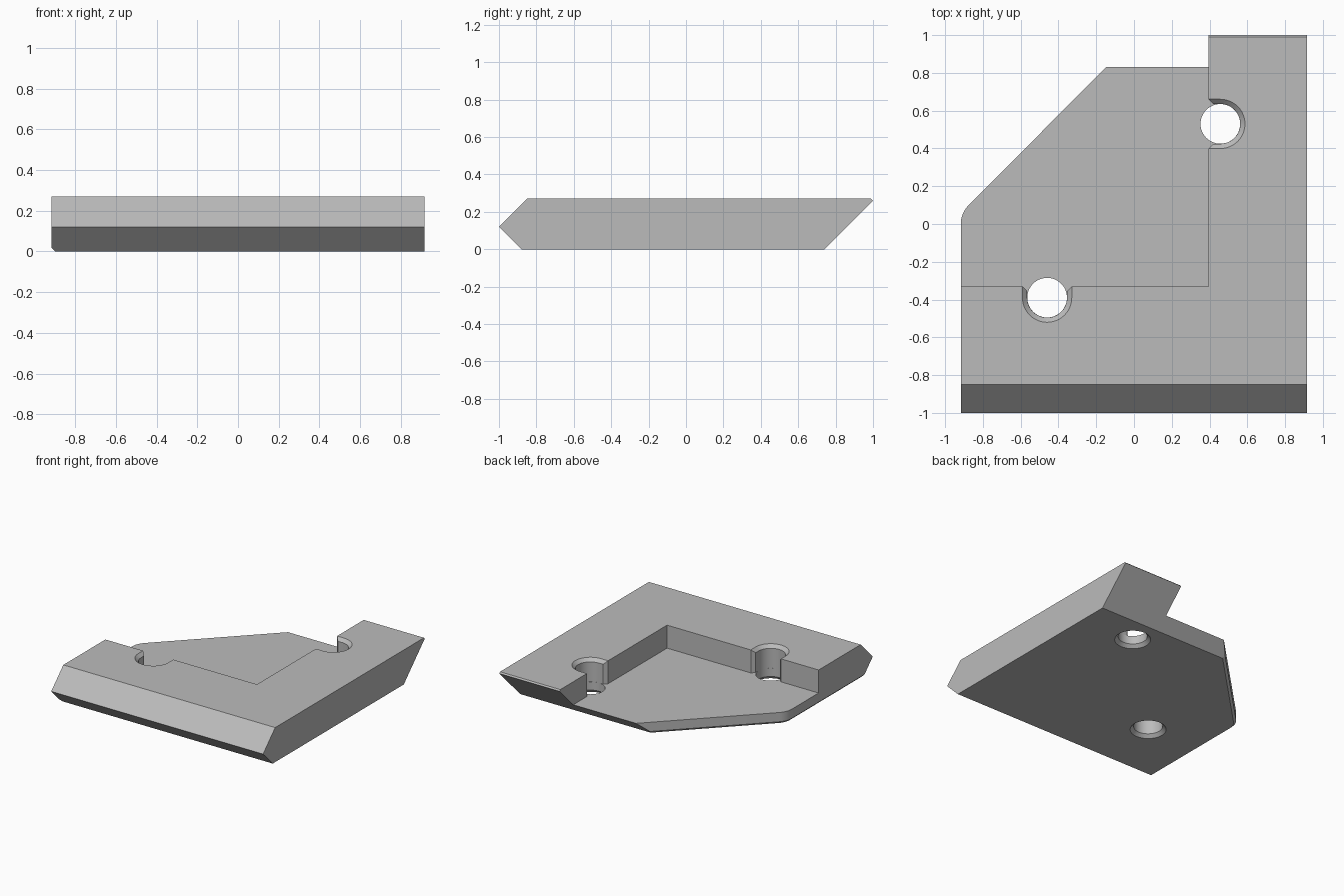
import bpy
import bmesh
from math import sin, cos, pi, radians, sqrt

default = bpy.data.objects.get("Cube")
if default:
    bpy.data.objects.remove(default, do_unlink=True)

TOP, FLOOR = 0.27, 0.09          # plate top and pocket floor heights
WALL_X, WALL_Y = 0.395, -0.33    # pocket walls
HOLE_R, CHAMFER = 0.105, 0.025

grey = bpy.data.materials.new("grey")
grey.use_nodes = True
colour = (0.5, 0.5, 0.5, 1)
grey.diffuse_color = colour
grey.node_tree.nodes["Principled BSDF"].inputs["Base Color"].default_value = colour


def loft(name, loops):
    """Skin a closed solid through matching loops of points."""
    bm = bmesh.new()
    rings = [[bm.verts.new(p) for p in loop] for loop in loops]
    for a, b in zip(rings, rings[1:]):
        for i in range(len(a)):
            j = (i + 1) % len(a)
            bm.faces.new((a[i], a[j], b[j], b[i]))
    bm.faces.new(rings[0])
    bm.faces.new(rings[-1])
    bmesh.ops.recalc_face_normals(bm, faces=bm.faces)
    mesh = bpy.data.meshes.new(name)
    bm.to_mesh(mesh)
    bm.free()
    mesh.materials.append(grey)
    obj = bpy.data.objects.new(name, mesh)
    bpy.context.collection.objects.link(obj)
    return obj


def at(points, z):
    return [(x, y, z) for x, y in points]


def arc(radius, start, end, steps):
    angles = [start + (end - start) * i / steps for i in range(steps + 1)]
    return [(radius * cos(a), radius * sin(a)) for a in angles]


def combine(obj, tool, operation):
    tool.hide_render = True
    mod = obj.modifiers.new(tool.name, 'BOOLEAN')
    mod.operation, mod.solver, mod.object = operation, 'EXACT', tool
    bpy.context.view_layer.objects.active = obj
    bpy.ops.object.modifier_apply(modifier=mod.name)
    bpy.data.objects.remove(tool, do_unlink=True)


# Plate: bevelled side profile swept across the width
profile = [(-1, 0.12), (-0.88, 0), (0.74, 0), (1, 0.26), (0.99, TOP), (-0.85, TOP)]
plate = loft("corner_plate", [[(x, y, z) for y, z in profile] for x in (-0.917, 0.917)])


# Outline: rounded, clipped corner with a small bottom chamfer
def outline(inset):
    r = 0.14
    corner = [(x - 0.917 + r, y) for x, y in arc(r - inset, pi, 0.75 * pi, 8)]
    diagonal_end = (0.22 + inset * sqrt(2), 1.2)
    return [(1.2, -1.2), (-0.917 + inset, -1.2)] + corner + [diagonal_end, (1.2, 1.2)]


trim = loft("outline_trim", [at(outline(0.068), -0.05), at(outline(0), 0.018),
                             at(outline(0), 0.5)])
combine(plate, trim, 'INTERSECT')

# Recessed pocket in the back right quarter
pocket = [(-1.5, WALL_Y), (WALL_X, WALL_Y), (WALL_X, 1.5), (-1.5, 1.5)]
combine(plate, loft("pocket", [at(pocket, FLOOR), at(pocket, 0.6)]), 'DIFFERENCE')


# Screw holes: chamfered bore plus a chamfered slot opening into the pocket
def slot(wall, d):
    r = HOLE_R + 0.0005
    right = [(r + d, wall - CHAMFER + d), (r + CHAMFER + 0.05, wall + 0.05)]
    left = [(-x, y) for x, y in reversed(right)]
    return arc(r + d, pi, 2 * pi, 24) + right + left


def screw_hole(cx, cy, wall, turn):
    def place(points):
        return [(cx + x * cos(turn) - y * sin(turn),
                 cy + x * sin(turn) + y * cos(turn)) for x, y in points]

    def ring(d):
        return place(arc(HOLE_R + d, 0, 2 * pi, 48)[:-1])

    bore = loft("bore", [at(ring(0.05), CHAMFER - 0.05), at(ring(0), CHAMFER),
                         at(ring(0), 0.2)])
    combine(plate, bore, 'DIFFERENCE')
    opening = loft("slot", [at(place(slot(wall, 0)), FLOOR),
                            at(place(slot(wall, 0)), TOP - CHAMFER),
                            at(place(slot(wall, 0.05)), TOP - CHAMFER + 0.05)])
    combine(plate, opening, 'DIFFERENCE')


screw_hole(-0.46, -0.39, WALL_Y + 0.39, 0)
screw_hole(0.457, 0.53, 0.457 - WALL_X, pi / 2)

# Smooth bores, crisp edges
bpy.ops.object.select_all(action='DESELECT')
plate.select_set(True)
bpy.context.view_layer.objects.active = plate
bpy.ops.object.shade_smooth_by_angle(angle=radians(30))
